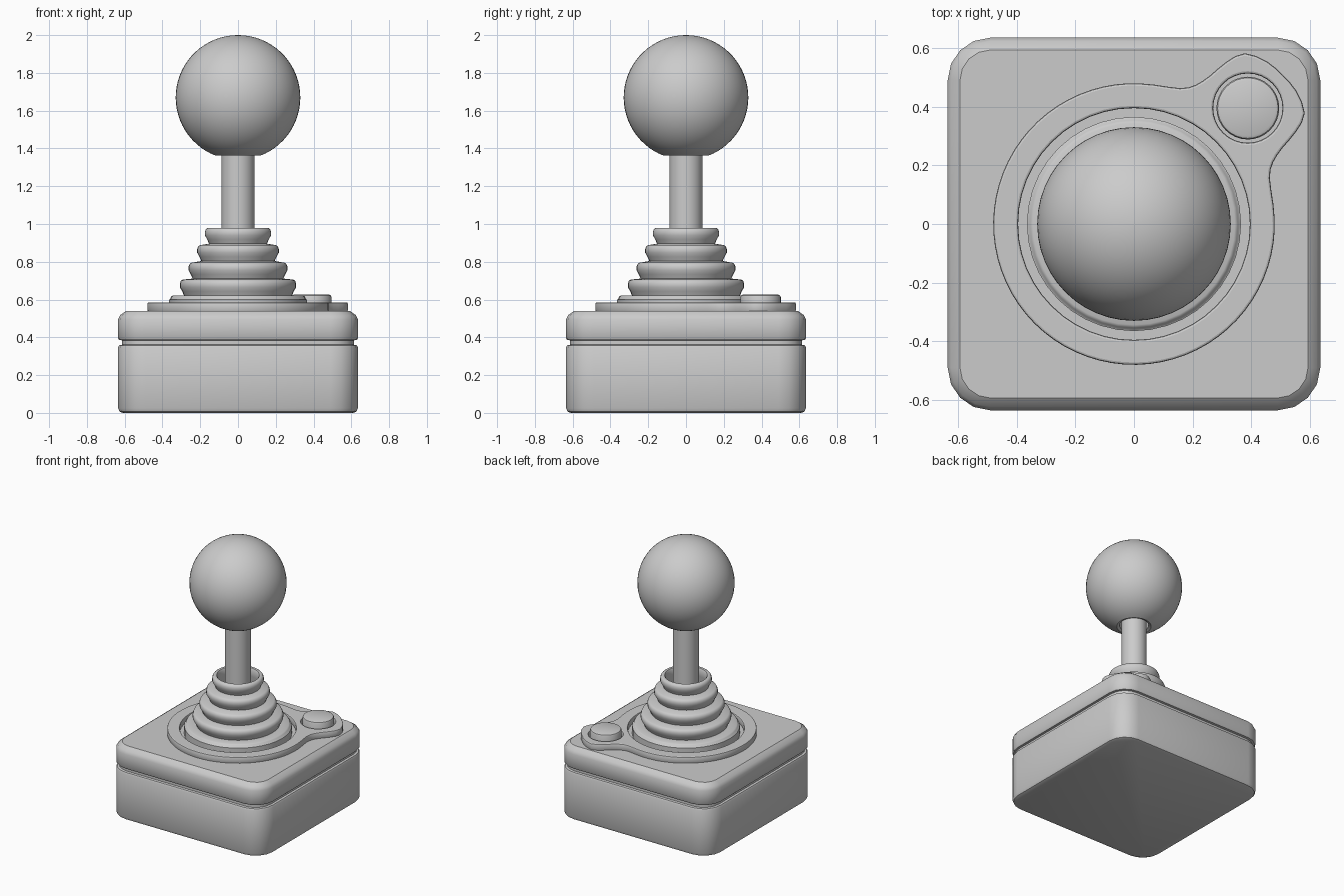
import bpy, bmesh
from math import sin, cos, pi, radians, sqrt
from mathutils import Vector

if "Cube" in bpy.data.objects:
    bpy.data.objects.remove(bpy.data.objects["Cube"])


def finish(obj, angle=35):
    bpy.ops.object.select_all(action='DESELECT')
    obj.select_set(True)
    bpy.context.view_layer.objects.active = obj
    if obj.type == 'CURVE':
        bpy.ops.object.convert(target='MESH')
    bpy.ops.object.shade_smooth_by_angle(angle=radians(angle))
    return bpy.context.object


def loft(name, loops, loc=(0, 0, 0), angle=35):
    """Skin equal-length closed loops, capping both ends."""
    bm = bmesh.new()
    rings = [[bm.verts.new(p) for p in loop] for loop in loops]
    n = len(rings[0])
    for a, b in zip(rings, rings[1:]):
        for i in range(n):
            j = (i + 1) % n
            bm.faces.new((a[i], a[j], b[j], b[i]))
    bm.faces.new(rings[0][::-1])
    bm.faces.new(rings[-1])
    bmesh.ops.recalc_face_normals(bm, faces=bm.faces)
    me = bpy.data.meshes.new(name)
    bm.to_mesh(me)
    bm.free()
    obj = bpy.data.objects.new(name, me)
    obj.location = loc
    bpy.context.collection.objects.link(obj)
    return finish(obj, angle)


def circle(r, z=0, n=32, c=(0, 0)):
    return [(c[0] + r * cos(2 * pi * i / n), c[1] + r * sin(2 * pi * i / n), z) for i in range(n)]


def lathe(name, profile, n=32, loc=(0, 0, 0), angle=35):
    return loft(name, [circle(r, z, n) for r, z in profile], loc, angle)


def rounded_square(inset, z, half=0.635, radius=0.145, seg=4):
    r = radius - inset
    c = half - radius
    pts = []
    for k, (sx, sy) in enumerate([(1, 1), (-1, 1), (-1, -1), (1, -1)]):
        for i in range(seg + 1):
            a = pi / 2 * (k + i / seg)
            pts.append((sx * c + r * cos(a), sy * c + r * sin(a), z))
    return pts


# Housing: lower box, seam groove and bevelled lid
housing = [(0.025, 0), (0.008, 0.007), (0, 0.025), (0, 0.347), (0.006, 0.358), (0.022, 0.361),
           (0.022, 0.384), (0.006, 0.386), (0, 0.395), (0, 0.495), (0.012, 0.518), (0.042, 0.54)]
loft("housing", [rounded_square(i, z) for i, z in housing])

# Raised plate: ring with a lobe that holds the button
button_c = (0.388, 0.395)
half = [(0.507, 0.507), (0.455, 0.553), (0.378, 0.582), (0.315, 0.553), (0.26, 0.507), (0.21, 0.474), (0.156, 0.463)]
arc = [(0.48 * cos(a), 0.48 * sin(a)) for a in [radians(82 + (225 - 82) * i / 14) for i in range(15)]]
left = half + arc
ctrl = [Vector(p) for p in left] + [Vector((y, x)) for x, y in left[-2:0:-1]]
outline = []
for i in range(len(ctrl)):
    a, b, c, d = (ctrl[(i + k) % len(ctrl)] for k in (-1, 0, 1, 2))
    for t in (0, 0.5):
        p = 0.5 * (2 * b + (c - a) * t + (2 * a - 5 * b + 4 * c - d) * t**2 + (3 * b - a - 3 * c + d) * t**3)
        outline.append((p.x, p.y, 0))
cu = bpy.data.curves.new("button_plate", 'CURVE')
cu.dimensions = '2D'
cu.fill_mode = 'BOTH'
cu.extrude = 0.017
cu.bevel_depth = 0.008
cu.bevel_resolution = 1
cu.offset = -0.008
for pts in (outline, circle(0.395, n=48), circle(0.118, c=button_c)):
    s = cu.splines.new('POLY')
    s.points.add(len(pts) - 1)
    for v, p in zip(s.points, pts):
        v.co = (*p, 1)
    s.use_cyclic_u = True
plate = bpy.data.objects.new("button_plate", cu)
plate.location.z = 0.56
bpy.context.collection.objects.link(plate)
finish(plate)

# Fire button
lathe("button", [(0.107, 0.53), (0.107, 0.613), (0.103, 0.622), (0.094, 0.626)], loc=(*button_c, 0))

# Rubber boot: stepped bellows, open at the top
boot = [(0.365, 0.535), (0.365, 0.6)]
for r, top in [(0.36, 0.622), (0.308, 0.706), (0.262, 0.795), (0.216, 0.888), (0.175, 0.98)]:
    if r < 0.36:
        boot += [(r - 0.022, top - 0.084), (r - 0.012, top - 0.062), (r, top - 0.04)]
    boot += [(r, top - 0.02), (r - 0.006, top - 0.006), (r - 0.016, top)]
boot += [(0.145, 0.978), (0.138, 0.965), (0.138, 0.92), (0.15, 0.88), (0.15, 0.7)]
lathe("boot", boot, n=40, angle=50)

# Shaft
lathe("shaft", [(0.0875, 0.56), (0.0875, 1.6)])

# Ball knob with a socket opening underneath
R, cz, z0 = 0.33, 1.67, 1.362
a0 = pi - math_a if (math_a := None) else -sqrt(1 - ((cz - z0) / R) ** 2)
from math import asin
low = -asin((cz - z0) / R)
ball = [(0.1, 1.46), (0.1, 1.37)]
ball += [(R * cos(a), cz + R * sin(a)) for a in [low + (pi / 2 - 0.02 - low) * i / 30 for i in range(31)]]
lathe("ball_knob", ball, n=48)
